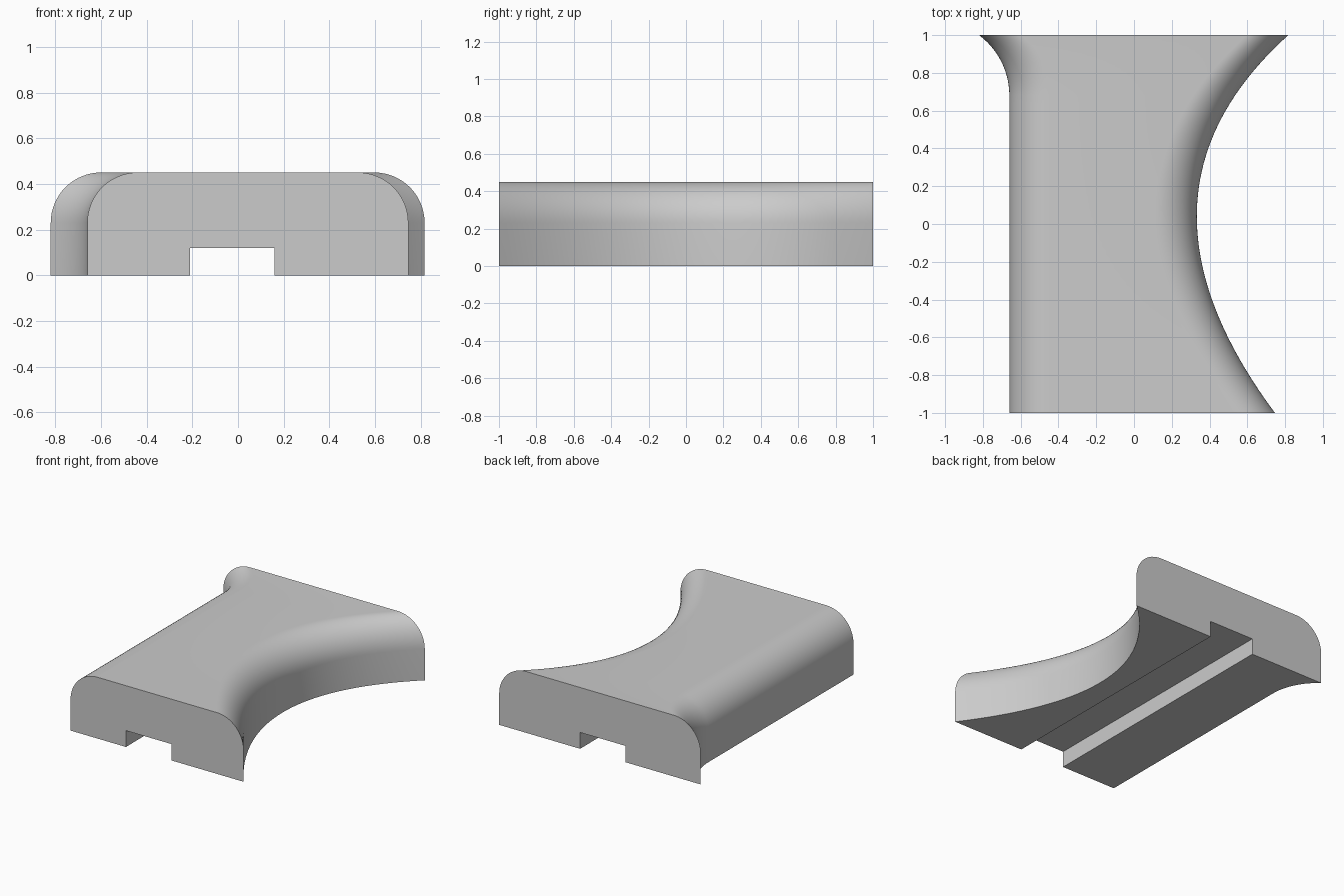
import bpy
import bmesh
import math

cube = bpy.data.objects.get("Cube")
if cube:
    bpy.data.objects.remove(cube, do_unlink=True)

HEIGHT, FILLET = 0.45, 0.22
SLOT_LEFT, SLOT_RIGHT, SLOT_TOP = -0.21, 0.16, 0.12
FLARE_START, FLARE_RADIUS = 0.68, 0.40
ARC_STEPS = 16


def straight_edge(y):
    """Straight side that flares out on an arc towards the back."""
    rise = max(0, y - FLARE_START)
    return -0.66 - FLARE_RADIUS + math.sqrt(FLARE_RADIUS ** 2 - rise ** 2)


def waisted_edge(y):
    """Deep concave side, a quadratic curve from front to back."""
    bend = 0.16
    b = 2 + 2 * bend
    t = (b - math.sqrt(b * b - 8 * bend * (1 + y))) / (4 * bend)
    return 0.746 * (1 - t) ** 2 - 0.23 * t * (1 - t) + 0.817 * t * t


def section(y):
    """Rounded block outline with a rectangular slot underneath."""
    lo, hi = straight_edge(y), waisted_edge(y)
    pts = [(lo, 0), (SLOT_LEFT, 0), (SLOT_LEFT, SLOT_TOP),
           (SLOT_RIGHT, SLOT_TOP), (SLOT_RIGHT, 0), (hi, 0)]
    arc = [math.pi / 2 * i / ARC_STEPS for i in range(ARC_STEPS + 1)]
    base = HEIGHT - FILLET
    pts += [(hi - FILLET + FILLET * math.cos(a), base + FILLET * math.sin(a))
            for a in arc]
    pts += [(lo + FILLET - FILLET * math.cos(a), base + FILLET * math.sin(a))
            for a in reversed(arc)]
    return [(x, y, z) for x, z in pts]


# Stations from front to back, closer together along the flare
stations = [-1 + (FLARE_START + 1) * i / 42 for i in range(42)]
stations += [FLARE_START + (1 - FLARE_START) * i / 16 for i in range(17)]

# Loft the body through the sections and cap both ends
bm = bmesh.new()
rings = [[bm.verts.new(p) for p in section(y)] for y in stations]
count = len(rings[0])
for a, b in zip(rings, rings[1:]):
    for i in range(count):
        j = (i + 1) % count
        bm.faces.new((a[i], a[j], b[j], b[i]))
bm.faces.new(rings[0])
bm.faces.new(rings[-1])
bmesh.ops.recalc_face_normals(bm, faces=bm.faces)
mesh = bpy.data.meshes.new("slotted_body")
bm.to_mesh(mesh)
bm.free()

# Plain grey material
grey = bpy.data.materials.new("light_grey")
grey.use_nodes = True
colour = (0.6, 0.6, 0.6, 1)
grey.diffuse_color = colour
grey.node_tree.nodes["Principled BSDF"].inputs["Base Color"].default_value = colour
mesh.materials.append(grey)

body = bpy.data.objects.new("slotted_body", mesh)
bpy.context.collection.objects.link(body)
bpy.ops.object.select_all(action="DESELECT")
body.select_set(True)
bpy.context.view_layer.objects.active = body
bpy.ops.object.shade_smooth_by_angle(angle=math.radians(30))
